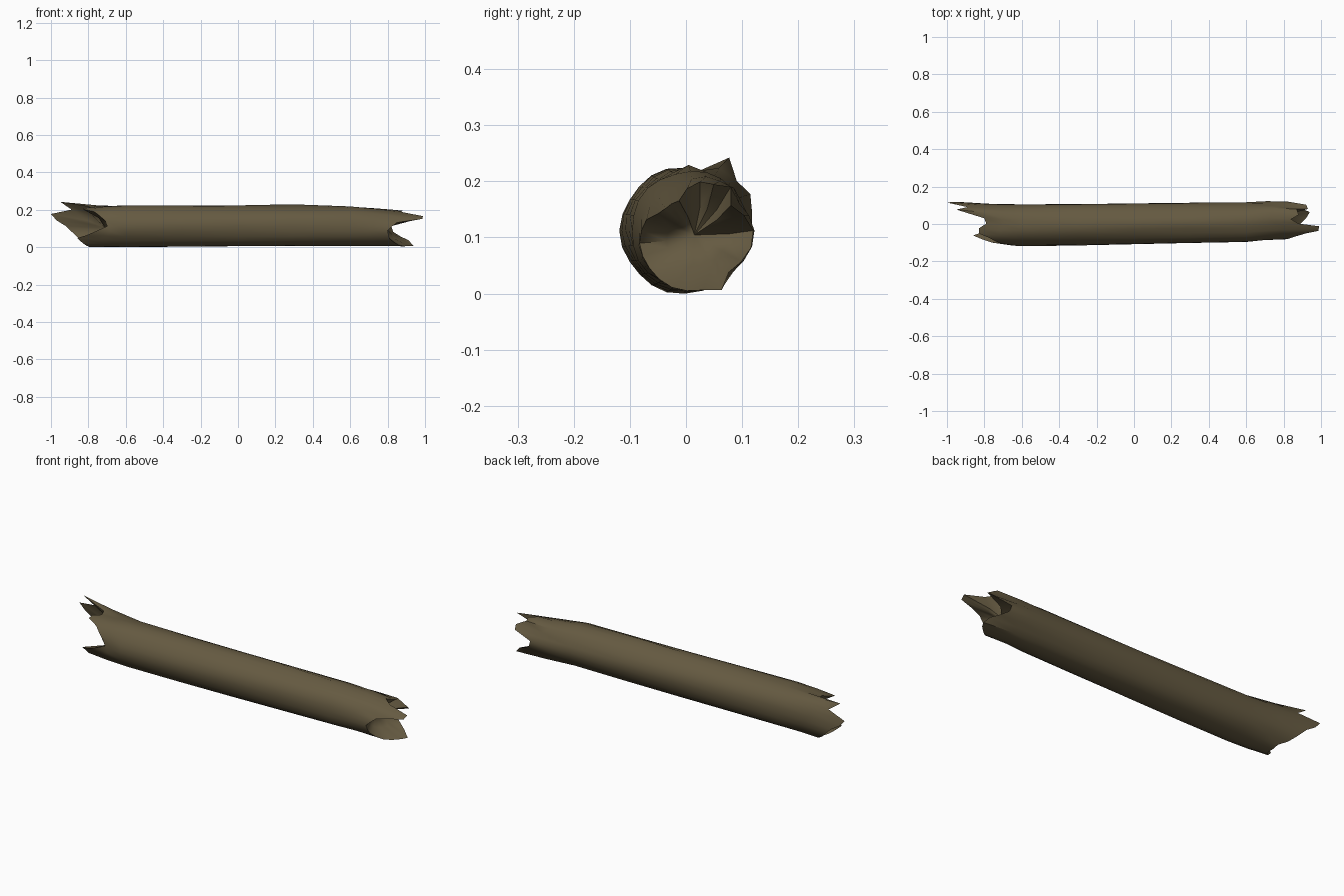
import bpy, bmesh, math

if "Cube" in bpy.data.objects:
    bpy.data.objects.remove(bpy.data.objects["Cube"])

N = 24  # sides, one every 15 degrees; 0 = back (+y), 90 = top

# Splintered rims: (angle, tip x, radius)
LEFT = [(0, -.92, .115), (15, -.97, .12), (30, -1.0, .13), (45, -.89, .125),
        (60, -.95, .15), (75, -.80, .11), (90, -.79, .10), (105, -.83, .10),
        (120, -.83, .105), (135, -.77, .11), (165, -.71, .11), (180, -.70, .105),
        (195, -.76, .105), (225, -.86, .09), (240, -.83, .105), (270, -.79, .112),
        (300, -.80, .11), (315, -.84, .105), (340, -.88, .11), (360, -.92, .115)]
RIGHT = [(0, .82, .118), (15, .92, .105), (30, .93, .09), (45, .87, .11),
         (60, .88, .095), (75, .84, .09), (90, .88, .075), (105, .99, .055),
         (135, .985, .055), (150, .92, .06), (165, .85, .075), (195, .80, .088),
         (225, .81, .095), (255, .86, .105), (285, .92, .11), (300, .94, .123),
         (315, .91, .105), (345, .83, .118), (360, .82, .118)]


def rim(table, deg):
    for (a0, x0, r0), (a1, x1, r1) in zip(table, table[1:]):
        if a0 <= deg <= a1:
            t = (deg - a0) / (a1 - a0)
            return x0 + (x1 - x0) * t, r0 + (r1 - r0) * t


def axis_y(x):
    return .012 * max(-.5, min(.8, x)) + .001


def body_radius(x, deg):
    bark = .002 * math.sin(math.radians(deg * 5) + x * 3)
    return .109 - .005 * x + bark


bm = bmesh.new()


def point(x, r, deg, cy=None, cz=.118):
    a = math.radians(deg)
    y = axis_y(x) if cy is None else cy
    return bm.verts.new((x, y + r * math.cos(a), max(0, cz + r * math.sin(a))))


rings = []
degs = [i * 360 / N for i in range(N)]


def end_rings(table, sign, depth):
    """Outer splinter, rim and hollow rings, ordered from trunk to the inside."""
    outer, mid, edge, inner = [], [], [], []
    for d in degs:
        x, r = rim(table, d)
        base = sign * .60
        b = body_radius(base, d)
        outer.append(point(base, b, d))
        mx = base + (x - base) * .5
        mid.append(point(mx, b * .55 + r * .45, d))
        edge.append(point(x, r, d, .002))
        inner.append(point(sign * (depth + .35 * (abs(x) - depth)), r * .55, d, .012, .112))
    return [outer, mid, edge, inner]


left = end_rings(LEFT, -1, .70)
right = end_rings(RIGHT, 1, .78)

# Trunk between the broken ends
trunk = [[point(x, body_radius(x, d), d) for d in degs] for x in (-.3, 0, .29)]
trunk[2][6].co.z += .008  # small knot on the top
rings = left[::-1] + trunk + right
for a, b in zip(rings, rings[1:]):
    for i in range(N):
        j = (i + 1) % N
        bm.faces.new((a[i], a[j], b[j], b[i]))

# Floors of the hollow ends
for ring, x in ((rings[0], -.71), (rings[-1], .79)):
    c = bm.verts.new((x, .015, .11))
    for i in range(N):
        bm.faces.new((ring[i], ring[(i + 1) % N], c))

bmesh.ops.recalc_face_normals(bm, faces=bm.faces)
mesh = bpy.data.meshes.new("broken_log")
bm.to_mesh(mesh)
bm.free()
log = bpy.data.objects.new("broken_log", mesh)
bpy.context.collection.objects.link(log)

bark = bpy.data.materials.new("brown bark")
bark.diffuse_color = (.13, .102, .053, 1)
bark.use_nodes = True
bark.node_tree.nodes["Principled BSDF"].inputs["Base Color"].default_value = bark.diffuse_color
mesh.materials.append(bark)

bpy.context.view_layer.objects.active = log
log.select_set(True)
bpy.ops.object.shade_smooth_by_angle(angle=math.radians(50))

# Rest on the ground
low = min(v.co.z for v in mesh.vertices)
for v in mesh.vertices:
    v.co.z -= low
